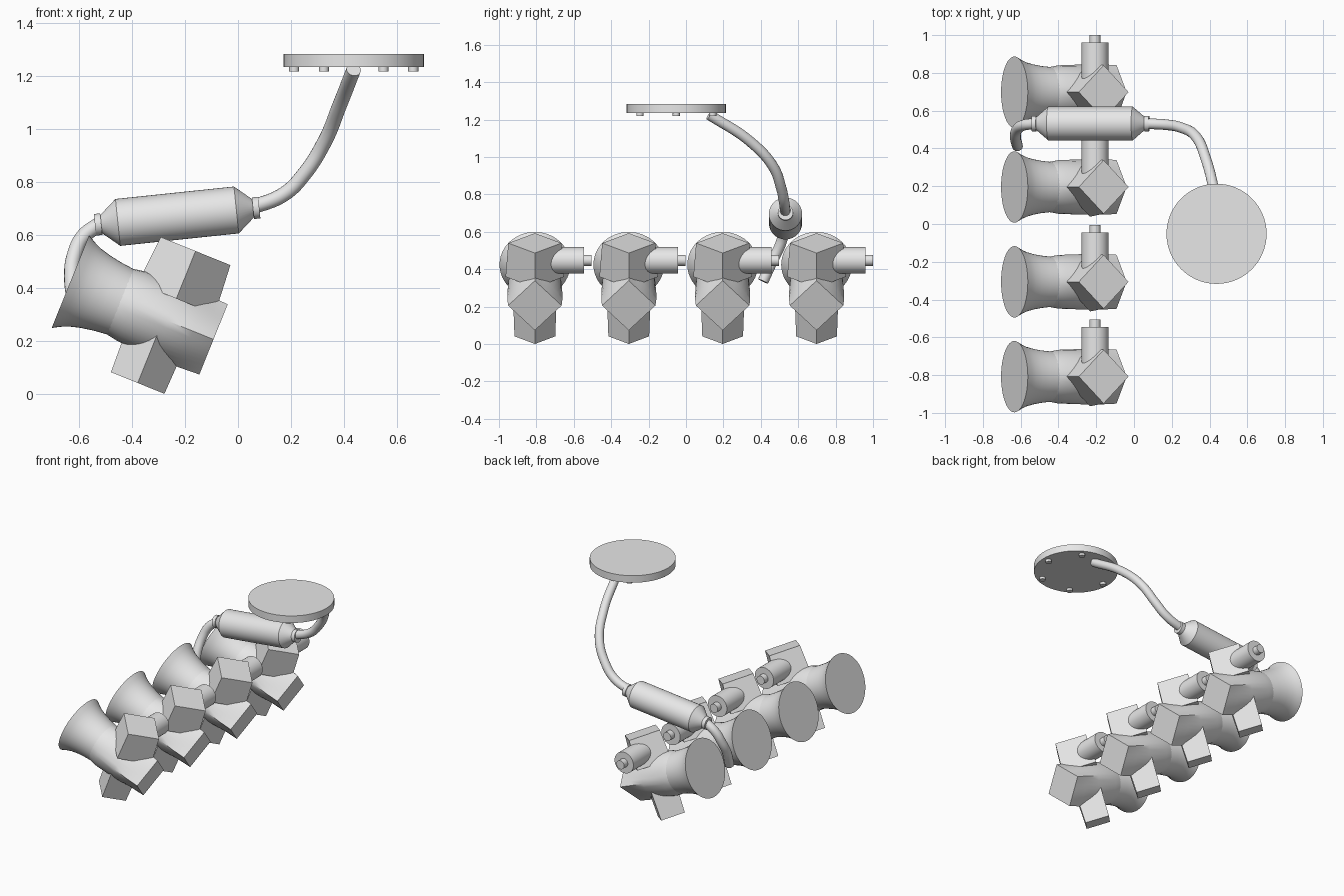
import bpy, bmesh
from math import sin, cos, pi, radians
from mathutils import Matrix, Vector

old = bpy.data.objects.get("Cube")
if old:
    bpy.data.objects.remove(old, do_unlink=True)

GREY = (0.8, 0.8, 0.8, 1)
mat = bpy.data.materials.new("light_grey")
mat.use_nodes = True
mat.diffuse_color = GREY
bsdf = next(n for n in mat.node_tree.nodes if n.type == 'BSDF_PRINCIPLED')
bsdf.inputs["Base Color"].default_value = GREY


def finish(name, bm, matrix=Matrix()):
    """Smooth shading with sharp creases, then link the object."""
    bmesh.ops.recalc_face_normals(bm, faces=bm.faces)
    for f in bm.faces:
        f.smooth = True
        f.material_index = 0
    for e in bm.edges:
        e.smooth = len(e.link_faces) == 2 and e.calc_face_angle(0) < radians(32)
    mesh = bpy.data.meshes.new(name)
    bm.to_mesh(mesh)
    bm.free()
    mesh.materials.clear()
    mesh.materials.append(mat)
    ob = bpy.data.objects.new(name, mesh)
    ob.matrix_world = matrix
    bpy.context.collection.objects.link(ob)
    return ob


def loft(name, rings, matrix, sides=32):
    """Loft along local z; each ring is (z, radius, diamond amount)."""
    bm = bmesh.new()
    loops = []
    for z, radius, diamond in rings:
        loop = []
        for i in range(sides):
            a = 2 * pi * i / sides
            square = 1 / (abs(cos(a)) + abs(sin(a)))
            r = radius * (1 - diamond + diamond * square)
            loop.append(bm.verts.new((r * cos(a), r * sin(a), z)))
        loops.append(loop)
    for lo, hi in zip(loops, loops[1:]):
        for i in range(sides):
            j = (i + 1) % sides
            bm.faces.new((lo[i], lo[j], hi[j], hi[i]))
    bm.faces.new(loops[0])
    bm.faces.new(loops[-1])
    return finish(name, bm, matrix)


def lathe(name, profile, matrix, sides=32):
    return loft(name, [(z, r, 0) for z, r in profile], matrix, sides)


def tube(name, points, radius):
    """Round bent pipe through the given points."""
    curve = bpy.data.curves.new(name, 'CURVE')
    curve.dimensions = '3D'
    curve.bevel_depth = radius
    curve.bevel_resolution = 6
    curve.use_fill_caps = True
    spline = curve.splines.new('BEZIER')
    spline.bezier_points.add(len(points) - 1)
    for bp, p in zip(spline.bezier_points, points):
        bp.co = p
        bp.handle_left_type = bp.handle_right_type = 'AUTO'
    helper = bpy.data.objects.new(name + "_path", curve)
    bpy.context.collection.objects.link(helper)
    graph = bpy.context.evaluated_depsgraph_get()
    mesh = bpy.data.meshes.new_from_object(helper.evaluated_get(graph))
    bm = bmesh.new()
    bm.from_mesh(mesh)
    bmesh.ops.remove_doubles(bm, verts=bm.verts, dist=0.0001)
    bpy.data.objects.remove(helper, do_unlink=True)
    bpy.data.meshes.remove(mesh)
    finish(name, bm)


ALONG_X = Matrix.Rotation(pi / 2, 4, 'Y')
ALONG_Y = Matrix.Rotation(-pi / 2, 4, 'X')
TILT = Matrix.Rotation(radians(22), 4, 'Y')

# Four tilted intake units in a row
for n in range(4):
    y = -0.808 + 0.502 * n
    unit = Matrix.Translation((-0.633, y, 0.424)) @ TILT
    tag = f"_{n + 1}"
    lathe("funnel" + tag, [(0, 0.189), (0.03, 0.172), (0.06, 0.159), (0.1, 0.148),
                           (0.15, 0.139), (0.215, 0.132)], unit @ ALONG_X, 48)
    # Round at the funnel, square on its corner at the far end
    loft("body" + tag, [(0.2, 0.133, 0), (0.25, 0.142, 0.06), (0.4, 0.147, 0.35),
                        (0.5, 0.147, 0.7), (0.583, 0.143, 1)], unit @ ALONG_X)
    # Square blocks set on their corners above and below
    loft("upper_block" + tag, [(0.09, 0.157, 1), (0.284, 0.142, 1)],
         unit @ Matrix.Translation((0.395, 0, 0)), 4)
    loft("lower_block" + tag, [(-0.26, 0.109, 1), (0, 0.118, 1)],
         unit @ Matrix.Translation((0.379, 0, 0)), 4)
    # Stepped side shaft
    lathe("shaft" + tag, [(0, 0.071), (0.262, 0.071), (0.262, 0.029), (0.302, 0.029)],
          Matrix.Translation((-0.206, y, 0.447)) @ ALONG_Y)

# Canister with tapered ends and collars
half = [(0.225, 0.089), (0.288, 0.035), (0.288, 0.041), (0.312, 0.041)]
lathe("canister", [(-z, r) for z, r in reversed(half)] + half,
      Matrix.Translation((-0.23, 0.532, 0.671)) @ Matrix.Rotation(radians(-6), 4, 'Y') @ ALONG_X, 40)

# Bent pipes on both ends of the canister
tube("upper_pipe", [(0.04, 0.532, 0.70), (0.175, 0.525, 0.755), (0.25, 0.51, 0.83),
                    (0.326, 0.465, 0.95), (0.382, 0.34, 1.085), (0.437, 0.125, 1.225)], 0.028)
tube("lower_pipe", [(-0.52, 0.532, 0.643), (-0.585, 0.523, 0.593), (-0.619, 0.5, 0.52),
                    (-0.628, 0.465, 0.45), (-0.617, 0.412, 0.335)], 0.029)

# Round plate with a ring of bolts underneath
plate = Matrix.Translation((0.437, -0.052, 1.235))
lathe("plate", [(0, 0.265), (0.048, 0.265)], plate, 64)
for k in range(6):
    a = k * pi / 3
    lathe(f"bolt_{k + 1}", [(-0.017, 0.019), (0.01, 0.019)],
          plate @ Matrix.Translation((0.225 * cos(a), 0.225 * sin(a), 0)), 16)
